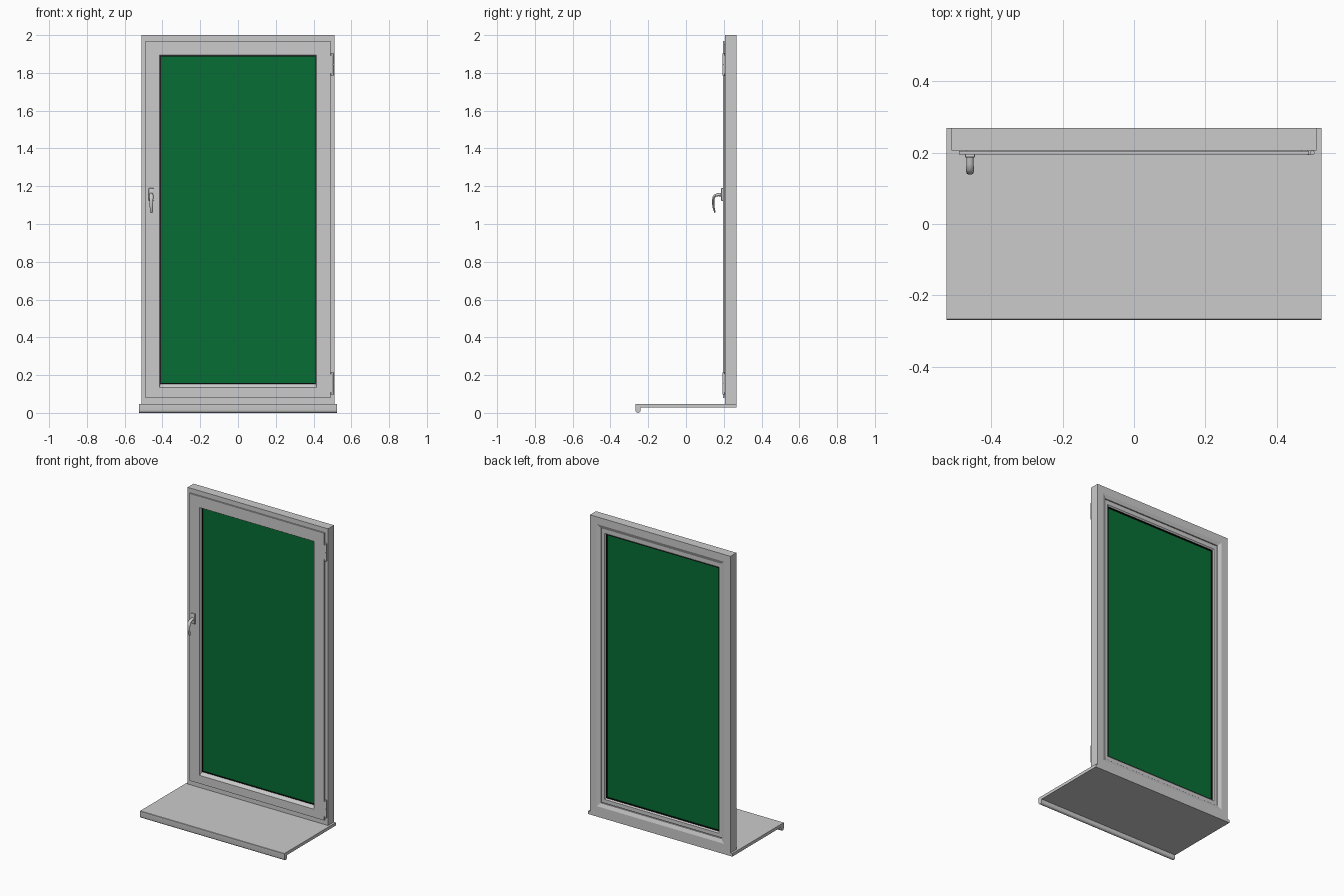
import bpy, bmesh, math
from mathutils import Vector

if "Cube" in bpy.data.objects:
    bpy.data.objects.remove(bpy.data.objects["Cube"])


def finish(name, bm, mat=None, smooth=False):
    bmesh.ops.recalc_face_normals(bm, faces=bm.faces[:])
    me = bpy.data.meshes.new(name)
    bm.to_mesh(me)
    bm.free()
    ob = bpy.data.objects.new(name, me)
    bpy.context.collection.objects.link(ob)
    if mat:
        me.materials.append(mat)
    if smooth:
        bpy.ops.object.select_all(action='DESELECT')
        ob.select_set(True)
        bpy.context.view_layer.objects.active = ob
        bpy.ops.object.shade_smooth_by_angle(angle=math.radians(35))
    return ob


def material(name, rgb):
    m = bpy.data.materials.new(name)
    m.diffuse_color = (*rgb, 1)
    m.use_nodes = True
    m.node_tree.nodes["Principled BSDF"].inputs["Base Color"].default_value = m.diffuse_color
    return m


def loft(bm, loops, caps=True):
    # bridge equal-sized point loops
    rings = [[bm.verts.new(p) for p in lp] for lp in loops]
    n = len(rings[0])
    for a, b in zip(rings, rings[1:]):
        for i in range(n):
            j = (i + 1) % n
            bm.faces.new((a[i], a[j], b[j], b[i]))
    if caps:
        bm.faces.new(rings[0])
        bm.faces.new(rings[-1][::-1])


def mitred_ring(name, half_w, z0, z1, profile, mat=None):
    # four mitred rails from a profile of (inset, y, extra inset at the bottom)
    corners = []
    for sx, top in ((-1, 0), (1, 0), (1, 1), (-1, 1)):
        corners.append([(sx * (half_w - d), y, z1 - d if top else z0 + d + e)
                        for d, y, e in profile])
    for i, part in enumerate(("bottom", "right", "top", "left")):
        bm = bmesh.new()
        loft(bm, [corners[i], corners[(i + 1) % 4]])
        bmesh.ops.recalc_face_normals(bm, faces=bm.faces[:])
        # the mitre ends meet the next rail, so they need no faces
        ends = [f for f in bm.faces if len(f.verts) == len(profile) and len(profile) > 4]
        bmesh.ops.delete(bm, geom=ends, context='FACES_ONLY')
        finish(f"{name}_{part}", bm, mat)


def box(name, x, y, z, mat=None, bevel=0):
    bm = bmesh.new()
    bmesh.ops.create_cube(bm, size=1)
    for v in bm.verts:
        v.co = [lo + (c + 0.5) * (hi - lo) for c, (lo, hi) in zip(v.co, (x, y, z))]
    if bevel:
        bmesh.ops.bevel(bm, geom=bm.edges[:], offset=bevel, segments=2,
                        affect='EDGES', profile=0.5)
    return finish(name, bm, mat, bool(bevel))


def cylinder(name, x, y, z, r):
    bm = bmesh.new()
    loft(bm, [[(x + r * math.cos(t * math.pi / 8), y + r * math.sin(t * math.pi / 8), h)
               for t in range(16)] for h in z])
    return finish(name, bm, None, True)


green = material("green_glass", (0.002, 0.155, 0.033))
black = material("black_rubber", (0.003, 0.003, 0.003))

# sill board with rounded hooked nose
nose = [(-0.254 + 0.014 * math.cos(a), 0.014 + 0.014 * math.sin(a))
        for a in [math.radians(180 + 22.5 * i) for i in range(9)]]
sill = [(0.268, 0.028), (0.268, 0.048), (-0.266, 0.048), (-0.268, 0.046)] + nose
sill += [(-0.240, 0.028)]
bm = bmesh.new()
loft(bm, [[(x, y, z) for y, z in sill] for x in (-0.525, 0.525)])
finish("window_sill", bm, None, True)

# fixed outer frame, sloping in towards the glass at the back
mitred_ring("outer_frame", 0.511, 0.048, 2.0, [
    (0, 0.206, 0), (0, 0.268, 0), (0.048, 0.268, 0), (0.072, 0.258, 0),
    (0.072, 0.246, 0), (0.040, 0.246, 0), (0.040, 0.206, 0)])

# opening sash; the bottom rail slopes back up to the glass
mitred_ring("sash", 0.490, 0.08, 1.97, [
    (0, 0.204, 0), (0, 0.195, 0), (0.074, 0.195, -0.020), (0.080, 0.212, -0.005),
    (0.080, 0.245, -0.005), (0.072, 0.252, -0.005), (0.045, 0.252, 0),
    (0.020, 0.235, 0), (0.020, 0.204, 0)])

# glass with seals on both faces
box("glass_pane", (-0.412, 0.412), (0.216, 0.234), (0.154, 1.892), green)
for side, y0, y1 in (("front", 0.210, 0.217), ("back", 0.233, 0.245)):
    mitred_ring(side + "_glass_seal", 0.411, 0.154, 1.891, [
        (0, y0, 0), (0, y1, 0), (0.004, y1, 0), (0.004, y0, 0)], black)

# handle: plate, neck and curved lever
hx = -0.459
box("handle_plate", (hx - 0.014, hx + 0.014), (0.186, 0.196), (1.122, 1.190), None, 0.003)
path = [(0.190, 1.156, .010, .010), (0.168, 1.155, .010, .008), (0.155, 1.151, .011, .008),
        (0.147, 1.142, .011, .007), (0.144, 1.126, .010, .006), (0.144, 1.105, .009, .006),
        (0.147, 1.084, .008, .005), (0.152, 1.066, .008, .004), (0.154, 1.060, .006, .003)]
loops = []
for i, (y, z, rx, rn) in enumerate(path):
    a, b = path[max(i - 1, 0)], path[min(i + 1, len(path) - 1)]
    t = Vector((0, b[0] - a[0], b[1] - a[1])).normalized()
    nrm = Vector((0, -t.z, t.y))
    loops.append([Vector((hx, y, z)) + nrm * rn * math.sin(k * math.pi / 6)
                  + Vector((rx * math.cos(k * math.pi / 6), 0, 0)) for k in range(12)])
bm = bmesh.new()
loft(bm, loops)
finish("handle_lever", bm, None, True)

# hinges on the right-hand side: leaf plus stacked barrel
for label, z0, z1 in (("upper", 1.787, 1.902), ("lower", 0.098, 0.215)):
    box(label + "_hinge_leaf", (0.486, 0.502), (0.193, 0.207), (z0 + 0.01, z1 - 0.01))
    mid = (z0 + z1) / 2
    for part, a, b in (("bottom", z0, mid - 0.002), ("top", mid + 0.002, z1)):
        cylinder(f"{label}_hinge_barrel_{part}", 0.499, 0.199, (a, b), 0.0065)
    cylinder(label + "_hinge_pin", 0.499, 0.199, (z0 + 0.005, z1 - 0.005), 0.004)
